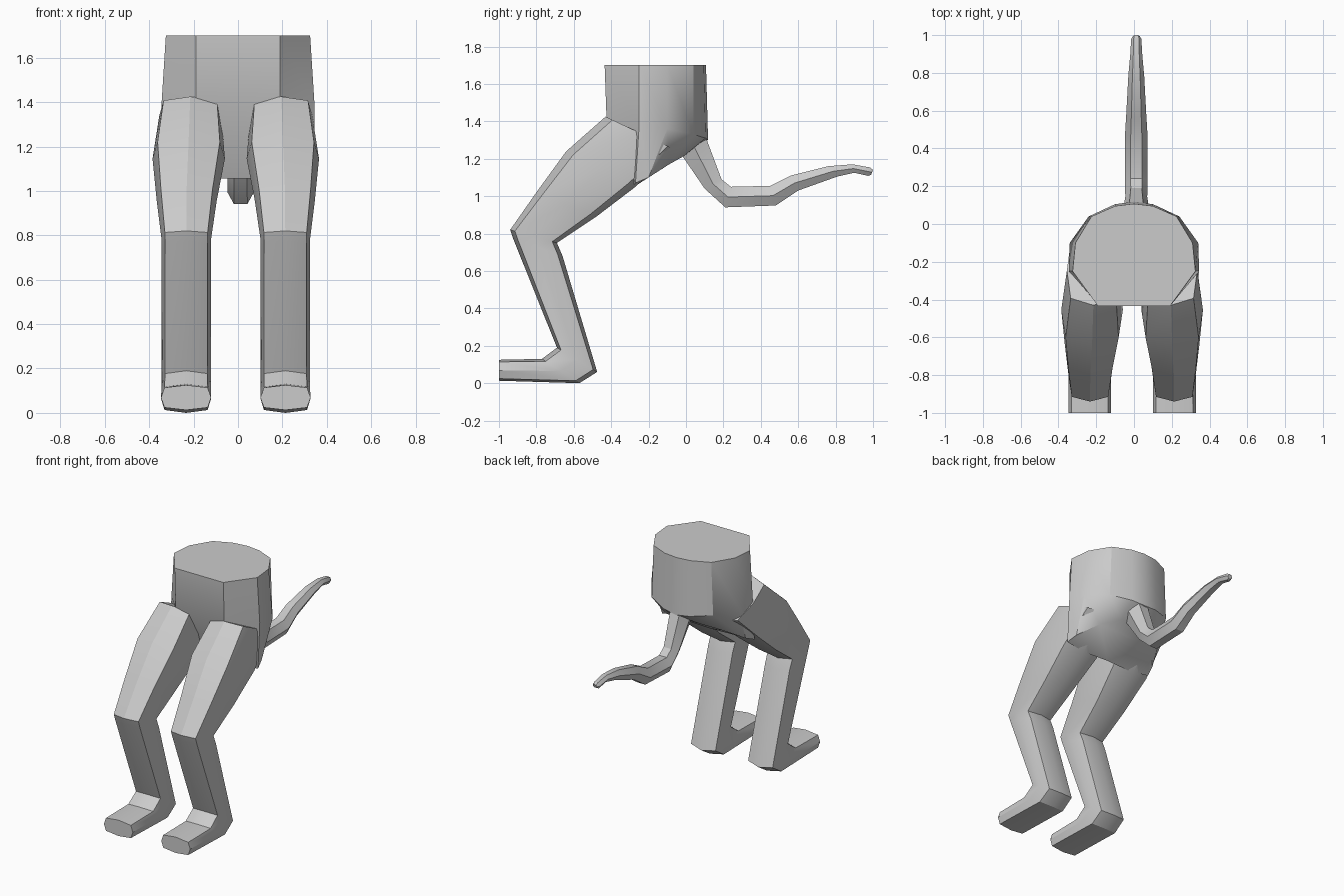
import bpy, bmesh

if "Cube" in bpy.data.objects:
    bpy.data.objects.remove(bpy.data.objects["Cube"])


def loft(name, rings):
    """Skin a list of equal-length point rings and cap both ends."""
    bm = bmesh.new()
    rows = [[bm.verts.new(p) for p in ring] for ring in rings]
    n = len(rows[0])
    for a, b in zip(rows, rows[1:]):
        for i in range(n):
            j = (i + 1) % n
            bm.faces.new((a[i], a[j], b[j], b[i]))
    bm.faces.new(rows[0])
    bm.faces.new(rows[-1])
    bmesh.ops.recalc_face_normals(bm, faces=bm.faces[:])
    me = bpy.data.meshes.new(name)
    bm.to_mesh(me)
    bm.free()
    ob = bpy.data.objects.new(name, me)
    bpy.context.collection.objects.link(ob)
    bpy.ops.object.select_all(action='DESELECT')
    ob.select_set(True)
    bpy.context.view_layer.objects.active = ob
    bpy.ops.object.shade_smooth_by_angle()
    return ob


def limb_ring(shape, xc, w, f, b):
    """Place a unit cross-section between a front and a back point in the side plane."""
    return [(xc + w * u,
             (f[0] + b[0]) / 2 + v * (f[0] - b[0]) / 2,
             (f[1] + b[1]) / 2 + v * (f[1] - b[1]) / 2) for u, v in shape]


def mirrored(half):
    """Close a half ring whose first and last points lie on the centre line."""
    return half + [(-x, y, z) for x, y, z in half[-2:0:-1]]


OCT = [(1, 0), (.86, .8), (0, 1), (-.86, .8), (-1, 0), (-.86, -.8), (0, -1), (.86, -.8)]
HEX = [(1, 0), (.5, 1), (-.5, 1), (-1, 0), (-.5, -1), (.5, -1)]

# waist and hips in one skin
plan = [(0, -.435), (.19, -.435), (.325, -.25), (.31, -.1), (.225, .04), (.1, .095), (0, .107)]
waist = [(x, y, 1.70) for x, y in plan]
hip = [(0, -.425, 1.42), (.19, -.425, 1.42), (.345, -.25, 1.385), (.34, -.1, 1.36),
       (.24, .04, 1.33), (.1, .105, 1.31), (0, .118, 1.30)]
rump = [(0, -.27, 1.055), (.19, -.28, 1.055), (.345, -.27, 1.07), (.325, -.2, 1.10),
        (.22, -.09, 1.17), (.1, -.01, 1.215), (0, 0, 1.222)]
loft("hips", [mirrored(waist), mirrored(hip), mirrored(rump)])

# legs: centre x, half width, front (y, z), back (y, z)
leg = [(.205, .14, (-.43, 1.425), (-.06, 1.25)),
       (.212, .163, (-.64, 1.24), (-.27, 1.05)),
       (.221, .135, (-.80, 1.02), (-.48, .89)),
       (.223, .112, (-.94, .82), (-.69, .75)),
       (.223, .111, (-.925, .775), (-.66, .68)),
       (.223, .111, (-.69, .19), (-.475, .06)),
       (.224, .113, (-.77, .13), (-.57, 0)),
       (.224, .113, (-1, .125), (-1, .013))]
for name, s in (("right_leg", 1), ("left_leg", -1)):
    loft(name, [limb_ring(OCT, s * xc - .01, w, f, b) for xc, w, f, b in leg])

# tail: half width, top (y, z), bottom (y, z)
tail = [(.075, (.10, 1.33), (-.03, 1.23)),
        (.058, (.19, 1.09), (.10, 1.04)),
        (.06, (.24, 1.05), (.21, .94)),
        (.06, (.45, 1.055), (.48, .95)),
        (.053, (.56, 1.11), (.60, 1.03)),
        (.042, (.76, 1.16), (.81, 1.105)),
        (.032, (.89, 1.17), (.90, 1.125)),
        (.027, (.985, 1.153), (.975, 1.108)),
        (.018, (1.0, 1.14), (.99, 1.115))]
loft("tail", [limb_ring(HEX, .012, w, f, b) for w, f, b in tail])
